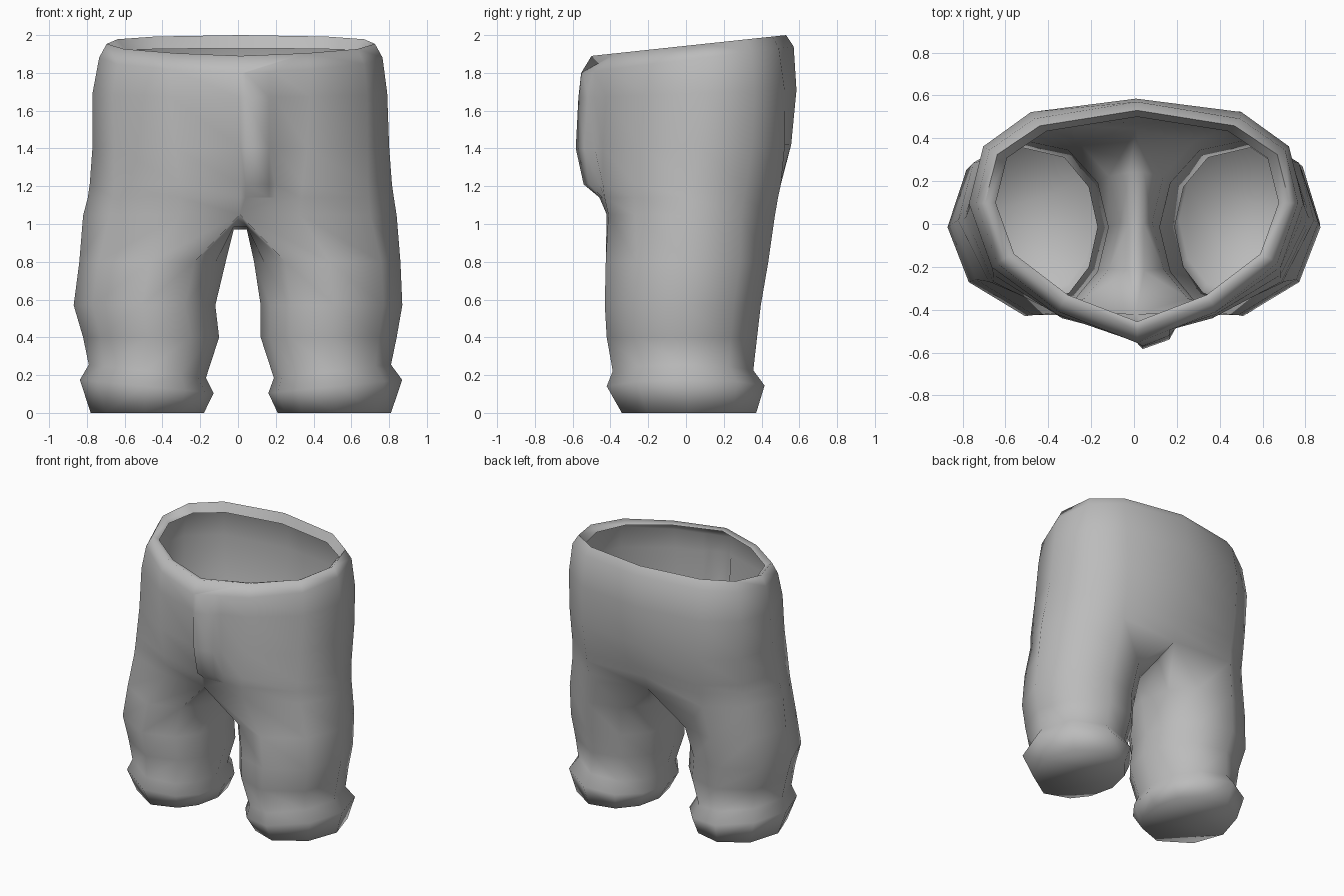
import bpy, bmesh
from math import sin, cos, radians

cube = bpy.data.objects.get("Cube")
if cube:
    bpy.data.objects.remove(cube, do_unlink=True)

cloth = bpy.data.materials.new("grey cloth")
cloth.use_nodes = True
GREY = (0.5, 0.5, 0.5, 1)
cloth.diffuse_color = GREY
cloth.node_tree.nodes["Principled BSDF"].inputs["Base Color"].default_value = GREY


def bridge(bm, a, b):
    for i in range(len(a)):
        j = (i + 1) % len(a)
        bm.faces.new((a[i], a[j], b[j], b[i]))


# Half outlines, front centre to back centre: (width share, depth share)
WAIST = [(0, 0), (.49, .13), (.87, .33), (1, .58), (.92, .80), (.64, .93), (0, 1)]
SEAT = [(0, 0), (.38, .01), (.83, .17), (1, .49), (.88, .80), (.57, 1), (0, .97)]


def torso_ring(bm, width, front, back, z_front, z_back, shift, blend):
    half = [(w[0] + (s[0] - w[0]) * blend, w[1] + (s[1] - w[1]) * blend)
            for w, s in zip(WAIST, SEAT)]

    def vert(side, p):
        return bm.verts.new((side * p[0] * width + shift, front + (back - front) * p[1],
                             z_front + (z_back - z_front) * p[1]))
    left = [vert(1, p) for p in half]
    right = [vert(-1, p) for p in half[1:-1]]
    return left + right[::-1]


# Leg section, starting inner front and going round the outside: (angle, radius share)
SECTION = [(-125, 1), (-88, 1), (-40, .96), (0, 1), (40, 1), (82, 1),
           (120, 1), (150, 1), (180, 1), (210, 1)]


def leg_ring(bm, side, z, tilt, inner, outer, front, back, shift):
    cx, rx = (inner + outer) / 2, (outer - inner) / 2
    cy, ry = (front + back) / 2, (back - front) / 2
    return [bm.verts.new((side * (cx + r * rx * cos(radians(a))) + shift,
                          cy + r * ry * sin(radians(a)), z + tilt * cos(radians(a))))
            for a, r in SECTION]


# Torso rings from the folded lip down to the top of the legs:
# width, front, back, front z, back z, shift, blend from waist to seat outline
bm = bmesh.new()
TORSO = [
    (.66, -.455, .50, 1.883, 1.93, .015, 0),
    (.71, -.50, .53, 1.89, 2.0, .015, 0),
    (.75, -.555, .57, 1.80, 1.94, .015, 0),
    (.78, -.55, .59, 1.67, 1.71, .01, .15),
    (.785, -.53, .57, 1.40, 1.42, .015, .4),
    (.80, -.48, .52, 1.21, 1.21, .015, .75),
    (.81, -.455, .495, 1.14, 1.14, .015, .88),
    (.83, -.42, .47, 1.05, 1.04, .01, 1),
]
rings = [torso_ring(bm, *t) for t in TORSO]
for a, b in zip(rings, rings[1:]):
    bridge(bm, a, b)

# Crotch strip between the legs, back to front
crotch = {s: [bm.verts.new((.012 + s * .035, y, z))
              for y, z in ((.24, .985), (0, .97), (-.22, .985))] for s in (1, -1)}
hip = rings[-1]
for i in range(2):
    bm.faces.new((crotch[1][i], crotch[1][i + 1], crotch[-1][i + 1], crotch[-1][i]))
bm.faces.new((hip[6], crotch[1][0], crotch[-1][0]))
bm.faces.new((hip[0], crotch[-1][2], crotch[1][2]))

# Legs and cuffs: z, tilt, inner, outer, front, back, shift
LEG = [
    (.80, 0, .075, .85, -.425, .44, .01),
    (.57, 0, .12, .87, -.43, .40, 0),
    (.40, 0, .11, .83, -.42, .38, .01),
    (.22, .035, .18, .80, -.388, .36, .01),
    (.14, .035, .145, .853, -.42, .42, .016),
    (0, 0, .195, .795, -.34, .375, .015),
]
for side in (1, -1):
    top = hip[:7] if side == 1 else [hip[0]] + hip[:5:-1]
    loops = [top + crotch[side]] + [leg_ring(bm, side, *p) for p in LEG]
    for a, b in zip(loops, loops[1:]):
        bridge(bm, a, b)
    bm.faces.new(loops[-1])

# Fly flap: extra columns cut into the front, then pulled outwards
COLUMNS = (.04, .165, .195)
PULL = (0, .03, .06, .065, .005)
rows = []
for ring in rings[2:7]:
    start, end = ring[0], ring[1]
    row = []
    for x in COLUMNS:
        edge = bm.edges.get((start, end))
        share = (x - start.co.x) / (end.co.x - start.co.x)
        start = bmesh.utils.edge_split(edge, start, share)[1]
        row.append(start)
    rows.append(row)
for upper, lower in zip(rows, rows[1:]):
    for a, b in zip(upper, lower):
        bmesh.ops.connect_verts(bm, verts=[a, b])
for row, pull in zip(rows, PULL):
    row[0].co.y -= pull
    row[1].co.y -= pull * .8

# Trousers object
bmesh.ops.recalc_face_normals(bm, faces=bm.faces)
mesh = bpy.data.meshes.new("trousers")
bm.to_mesh(mesh)
bm.free()
mesh.materials.append(cloth)
trousers = bpy.data.objects.new("trousers", mesh)
bpy.context.collection.objects.link(trousers)
bpy.ops.object.select_all(action='DESELECT')
trousers.select_set(True)
bpy.context.view_layer.objects.active = trousers
bpy.ops.object.shade_smooth_by_angle(angle=radians(100))
